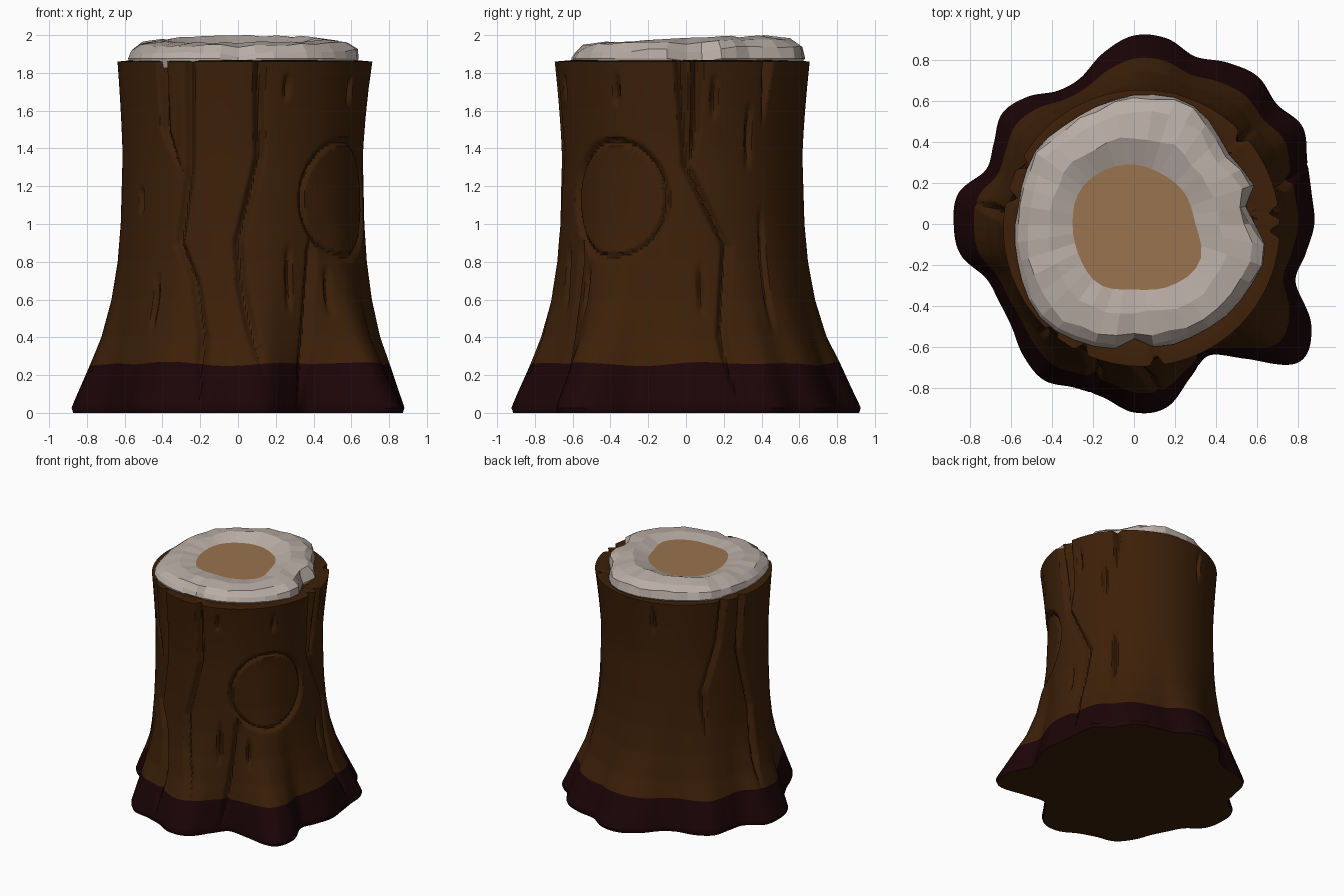
import bpy, bmesh, math, random
from mathutils import Vector

random.seed(4)
if "Cube" in bpy.data.objects:
    bpy.data.objects.remove(bpy.data.objects["Cube"])


def material(name, color):
    m = bpy.data.materials.new(name)
    m.use_nodes = True
    m.diffuse_color = (*color, 1)
    bsdf = m.node_tree.nodes["Principled BSDF"]
    bsdf.inputs["Base Color"].default_value = (*color, 1)
    bsdf.inputs["Roughness"].default_value = 0.9
    return m


bark = material("bark brown", (0.047, 0.0145, 0.0025))
root_dark = material("dark root band", (0.0115, 0.0014, 0.0023))
pale = material("pale wood", (0.49, 0.42, 0.38))
tan = material("tan heartwood", (0.32, 0.175, 0.08))


def around(values, deg):
    """Smooth closed interpolation of evenly spaced radii (in hundredths)."""
    n = len(values)
    s = (deg % 360) / 360 * n
    i, f = int(s), s - int(s)
    a, b, c, d = (values[(i + k) % n] for k in (-1, 0, 1, 2))
    r = b + 0.5 * f * (c - a + f * (2*a - 5*b + 4*c - d + f * (3*(b - c) + d - a)))
    return r / 100


def along(points, x):
    """Linear interpolation through (x, value) points of rising x."""
    if x <= points[0][0]:
        return points[0][1]
    for (x0, v0), (x1, v1) in zip(points, points[1:]):
        if x <= x1:
            return v0 + (v1 - v0) * (x - x0) / (x1 - x0)
    return points[-1][1]


def loft(name, rings, mats, face_mat):
    """Skin closed rings of points, capped; face_mat picks a material per gap."""
    bm = bmesh.new()
    loops = [[bm.verts.new(p) for p in ring] for ring in rings]
    n = len(rings[0])
    for j, (lo, hi) in enumerate(zip(loops, loops[1:])):
        for i in range(n):
            k = (i + 1) % n
            bm.faces.new((lo[i], lo[k], hi[k], hi[i])).material_index = face_mat(j)
    bm.faces.new(loops[0][::-1])
    bm.faces.new(loops[-1]).material_index = face_mat(len(rings) - 1)
    bmesh.ops.recalc_face_normals(bm, faces=bm.faces)
    mesh = bpy.data.meshes.new(name)
    bm.to_mesh(mesh)
    bm.free()
    for m in mats:
        mesh.materials.append(m)
    ob = bpy.data.objects.new(name, mesh)
    bpy.context.collection.objects.link(ob)
    return ob


# Root outline and how far it reaches up the trunk
ROOTS = [88, 88, 90, 95, 91, 94, 91, 87, 92, 92, 85, 76, 75, 81, 84, 79, 77, 87,
         88, 86, 77, 76, 78, 84, 88, 85, 86, 92, 91, 80, 74, 86, 105, 100, 84, 85]
FLARE = [(0.03, 1), (0.25, 0.65), (0.4, 0.42), (0.6, 0.22), (0.8, 0.1), (1, 0.04), (1.4, 0)]
TOP, BAND = 1.86, 0.26

# Bark cracks: (height, angle) paths from bottom to top
CRACKS = [
    [(0, 256), (0.4, 254), (0.7, 248), (0.9, 239), (1.3, 244), (2, 244)],
    [(0.15, 280), (0.65, 270), (0.9, 268), (1.35, 278), (2, 276)],
    [(1.22, 242), (1.5, 230), (2, 229)],
    [(0, 294), (0.4, 300), (0.8, 304), (0.95, 304)],
    [(0, 19), (0.4, 16), (0.88, 21), (1.3, 2), (2, -2)],
    [(1.2, 3), (1.5, 6), (2, 7)],
    [(1.5, 41), (2, 43)],
    [(0.7, 139), (1.1, 137), (1.5, 148), (2, 153)],
    [(0.2, 172), (0.9, 175), (1.4, 165), (2, 167)],
]
# Short slits: (angle, low, high)
SLITS = [(292, 0.52, 0.9), (290, 1.65, 1.8), (213, 1.05, 1.2), (228, 0.4, 0.75),
         (328, 1.62, 1.8), (8, 0.5, 0.8), (33, 1.28, 1.65), (40, 0.4, 1.1),
         (312, 0.5, 0.78), (15, 1.55, 1.8), (104, 1.58, 1.84)]


def arc(a, b):
    return abs((a - b + 180) % 360 - 180) * math.pi / 180 * 0.65


def groove(d):
    """Rounded groove profile: one in the middle, zero from d = 1 outwards."""
    return 0.5 + 0.5 * math.cos(math.pi * min(1, d))


def cut_depth(deg, z):
    """Depth of cracks, slits and the round knot at a spot on the bark."""
    depth = 0
    for path in CRACKS:
        lo, hi = path[0][0], path[-1][0]
        if lo <= z <= hi:
            taper = min(1, (z - lo) / 0.3, (hi - z) / 0.1)
            width = 0.034 * taper + 0.006
            cut = groove(arc(deg, along(path, z)) / width)
            depth = max(depth, (0.038 + 0.02 * max(0, z - 1.4)) * taper * cut)
    for a, lo, hi in SLITS:
        if lo < z < hi:
            leaf = math.sin(math.pi * (z - lo) / (hi - lo))
            depth = max(depth, 0.03 * leaf * groove(arc(deg, a) / 0.028))
    knot = math.hypot(arc(deg, 326) / 0.3, (z - 1.13) / 0.305)
    inside = 0.01 * min(1, max(0, 1 - knot) / 0.08)
    return max(depth, inside, 0.03 * groove(abs(knot - 1) / 0.1))


def bark_point(deg, z):
    t = math.radians(deg)
    out = Vector((math.cos(t), math.sin(t), 0))
    w = along(FLARE, z)
    lip = max(0, (z - 1.3) / 0.56) ** 1.5
    r = 0.635 + 0.04 * lip
    centre = Vector((0.025 + 0.012 * lip, -0.02, 0))
    p = (out * r + centre) * (1 - w) + out * around(ROOTS, deg) * w
    p -= out * cut_depth(deg, z)
    # gentle waviness of the band edge
    wave = math.sin(5 * t) + math.sin(9 * t + 1)
    p.z = z + 0.006 * wave * math.exp(-((z - BAND) / 0.1) ** 2)
    return p


# Trunk: bark shell with dark root band and a rim turned in at the top
SEGS, LOW, HIGH = 400, 10, 100
heights = [BAND * j / LOW for j in range(LOW)]
heights += [BAND + (TOP - BAND) * j / HIGH for j in range(HIGH + 1)]
angles = [360 * i / SEGS for i in range(SEGS)]
rings = [[bark_point(a, z) for a in angles] for z in heights]
for p in rings[0]:
    p.x, p.y = p.x * 0.99, p.y * 0.99
rings.append([Vector((p.x * 0.86, p.y * 0.86, p.z + 0.008)) for p in rings[-1]])
rings.append([Vector((p.x * 0.9, p.y * 0.9, TOP - 0.03)) for p in rings[-1]])
trunk = loft("trunk", rings, [bark, root_dark], lambda j: int(j < LOW))
bpy.ops.object.select_all(action='DESELECT')
trunk.select_set(True)
bpy.context.view_layer.objects.active = trunk
bpy.ops.object.shade_smooth_by_angle(angle=math.radians(40))

# Cut top: bulging pale ring around a sunken heartwood patch
EDGE = [61, 58, 62, 58, 58, 61, 64, 65, 64, 63, 61, 60, 59, 59, 60, 59, 58, 57,
        58, 59, 60, 62, 64, 65, 64, 63, 62, 59, 61, 62, 62, 63, 64, 64, 66, 65]
HEART = [30, 29, 28, 29, 30, 31, 30, 31, 34, 32, 35, 37]
SECTION = [(0.96, 1.83), (1, 1.865), (0.95, 1.91), (0.78, 1.95), (0.4, 1.965), (0, 1.935)]
STEPS = 40


def cap_point(i, t, z):
    deg = 360 * i / STEPS
    a = math.radians(deg)
    heart = around(HEART, deg)
    r = heart + (around(EDGE, deg) - heart) * t
    if 0 < t < 0.96:
        z += random.uniform(-0.006, 0.006)
        r += random.uniform(-0.012, 0.012)
    if 0 < t < 1:
        z += 0.018 * math.cos(a - 1.3)
    # notches where cracks bite into the wood
    for spot, bite in ((5, 0.05), (270, 0.03)):
        near = math.exp(-(arc(deg, spot) / 0.06) ** 2)
        z -= bite * near * max(0, t - 0.3)
        r -= bite * near * (t > 0.9)
    return Vector((r * math.cos(a), r * math.sin(a), z))


cap_rings = [[cap_point(i, t, z) for i in range(STEPS)] for t, z in SECTION]
lift = 2 - max(p.z for ring in cap_rings for p in ring)
for ring in cap_rings:
    for p in ring:
        p.z += lift
loft("cut_top", cap_rings, [pale, tan], lambda j: int(j == len(SECTION) - 1))
